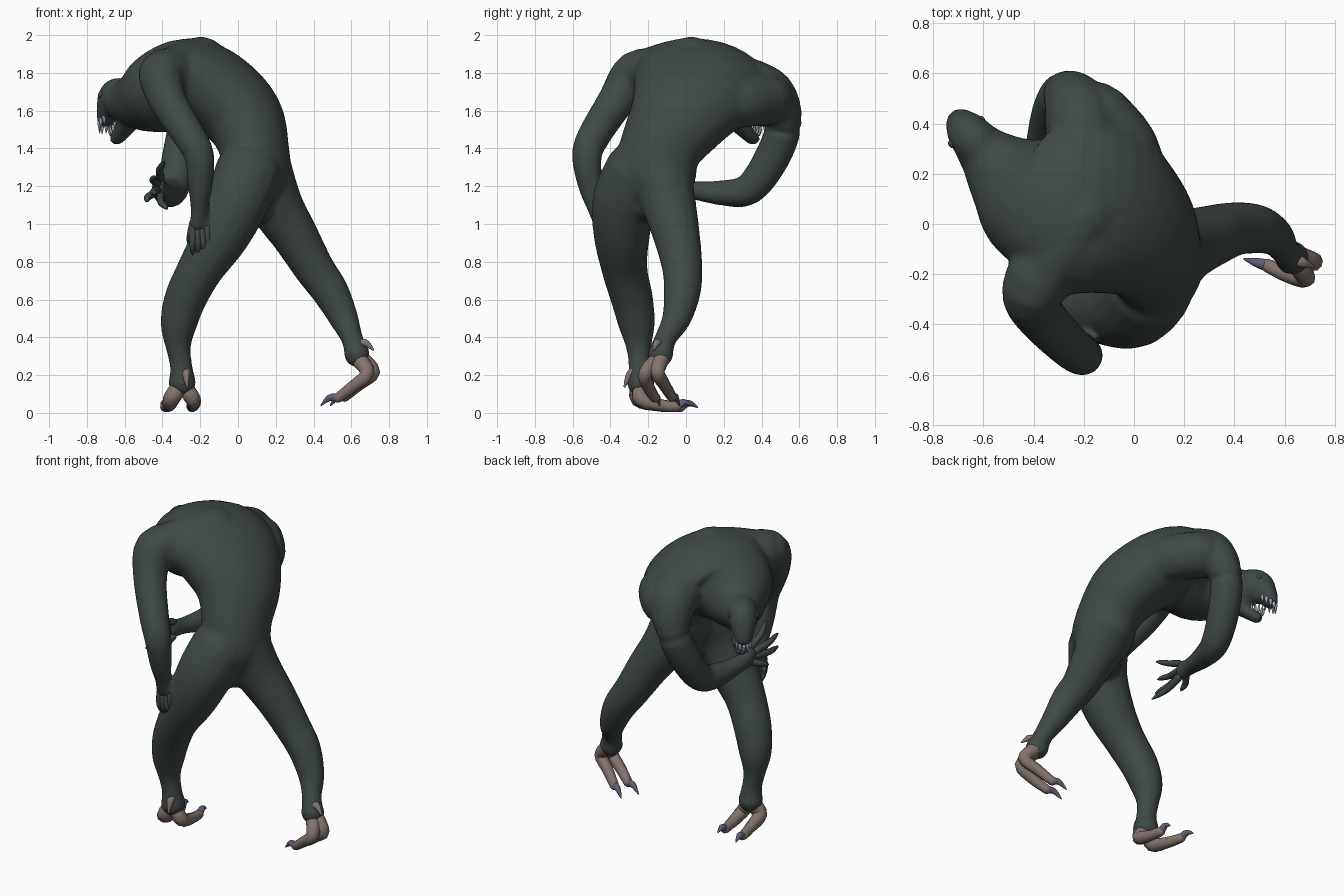
import bpy, bmesh, math
from mathutils import Vector, Matrix


def material(name, rgb):
    m = bpy.data.materials.new(name)
    m.diffuse_color = (*rgb, 1)
    return m


HIDE = material("dark green hide", (0.050, 0.068, 0.060))
TOE = material("pinkish brown toe", (0.23, 0.175, 0.155))
CLAW = material("purple grey claw", (0.12, 0.11, 0.18))
TOOTH = material("pale tooth", (0.36, 0.36, 0.47))


def spline(pts, steps):
    """Catmull-Rom resampling of (x, y, z, a, b) rows."""
    rows = [tuple(p) if len(p) == 5 else (*p, p[3]) for p in pts]
    out = []
    for i in range(len(rows) - 1):
        p0, p1, p2 = rows[max(i - 1, 0)], rows[i], rows[i + 1]
        p3 = rows[min(i + 2, len(rows) - 1)]
        for s in range(steps):
            t = s / steps
            out.append([0.5 * (2 * b + (c - a) * t + (2 * a - 5 * b + 4 * c - d) * t * t
                               + (3 * b - a - 3 * c + d) * t ** 3)
                        for a, b, c, d in zip(p0, p1, p2, p3)])
    out.append(list(rows[-1]))
    return out


def tube(bm, pts, side=(0.22, 0.97, 0), n=16, steps=4):
    """Closed tube with rounded ends through pts; a is along side, b across it."""
    rows = spline(pts, steps)
    cs = [Vector(r[:3]) for r in rows]
    d0, d1 = (cs[0] - cs[1]).normalized(), (cs[-1] - cs[-2]).normalized()

    def caps(c, d, r):
        m = min(r[3], r[4])
        return [(c + d * m * k, r[3] * w, r[4] * w) for k, w in ((0.5, 0.85), (0.8, 0.55), (0.95, 0.2))]

    secs = caps(cs[0], d0, rows[0])[::-1]
    secs += [(c, r[3], r[4]) for c, r in zip(cs, rows)]
    secs += caps(cs[-1], d1, rows[-1])
    rings = []
    for i, (c, a, b) in enumerate(secs):
        t = (secs[min(i + 1, len(secs) - 1)][0] - secs[max(i - 1, 0)][0]).normalized()
        u = Vector(side)
        u = (u - t * u.dot(t)).normalized()
        v = t.cross(u)
        rings.append([bm.verts.new(c + u * a * math.cos(2 * math.pi * k / n)
                                   + v * b * math.sin(2 * math.pi * k / n)) for k in range(n)])
    for r, q in zip(rings, rings[1:]):
        for k in range(n):
            bm.faces.new((r[k], r[(k + 1) % n], q[(k + 1) % n], q[k]))
    bm.faces.new(rings[0][::-1])
    bm.faces.new(rings[-1])


def finish(name, bm, mat):
    bmesh.ops.recalc_face_normals(bm, faces=bm.faces)
    for f in bm.faces:
        f.smooth = True
    me = bpy.data.meshes.new(name)
    bm.to_mesh(me)
    bm.free()
    me.materials.append(mat)
    ob = bpy.data.objects.new(name, me)
    bpy.context.collection.objects.link(ob)
    return ob


def part(name, mat, *paths, side=(0.22, 0.97, 0.05), n=10):
    bm = bmesh.new()
    for p in paths:
        tube(bm, p, side, n)
    return finish(name, bm, mat)


# --- body: hunched torso, neck, limbs and head fused into one skin
bm = bmesh.new()
tube(bm, [(0.10, -0.17, 1.12, 0.15, 0.12), (0.10, -0.17, 1.24, 0.22, 0.175),
          (0.085, -0.135, 1.40, 0.22, 0.182), (0.025, -0.04, 1.565, 0.275, 0.21),
          (-0.11, 0.05, 1.70, 0.35, 0.222), (-0.25, 0.09, 1.76, 0.36, 0.22),
          (-0.40, 0.12, 1.70, 0.28, 0.22), (-0.51, 0.20, 1.66, 0.18, 0.172),
          (-0.60, 0.29, 1.65, 0.11, 0.115)], side=(0.27, 0.95, -0.14), n=32)
# shoulder ridge on the hanging arm's side
tube(bm, [(-0.19, 0.04, 1.86, 0.135), (-0.29, -0.10, 1.84, 0.125), (-0.38, -0.23, 1.80, 0.12)], side=(0, 0, 1))
# broad back muscle on the bent arm's side
tube(bm, [(0.0, 0.16, 1.62, 0.13), (-0.04, 0.30, 1.65, 0.14), (-0.15, 0.43, 1.66, 0.14)], side=(0, 0, 1))
# front leg
tube(bm, [(0.06, -0.25, 1.28, 0.18), (0.00, -0.325, 1.13, 0.17), (-0.09, -0.34, 0.94, 0.15),
          (-0.20, -0.325, 0.76, 0.122), (-0.28, -0.285, 0.60, 0.112), (-0.315, -0.26, 0.46, 0.096),
          (-0.315, -0.25, 0.34, 0.066), (-0.30, -0.245, 0.24, 0.06), (-0.295, -0.24, 0.16, 0.075)],
     side=(0, 1, 0))
# rear leg
tube(bm, [(0.12, -0.14, 1.28, 0.17), (0.20, -0.09, 1.10, 0.145), (0.30, -0.05, 0.94, 0.125),
          (0.40, -0.02, 0.77, 0.108), (0.49, -0.02, 0.64, 0.098), (0.56, -0.05, 0.50, 0.078),
          (0.605, -0.11, 0.39, 0.058), (0.63, -0.135, 0.31, 0.07)], side=(0, 1, 0))
# hanging arm
tube(bm, [(-0.33, -0.15, 1.78, 0.15), (-0.405, -0.27, 1.79, 0.125), (-0.37, -0.37, 1.65, 0.10),
          (-0.26, -0.485, 1.47, 0.088), (-0.205, -0.525, 1.36, 0.08), (-0.20, -0.505, 1.20, 0.066),
          (-0.205, -0.475, 1.08, 0.047), (-0.205, -0.455, 0.99, 0.055, 0.03)], side=(1, 0.2, 0))
# bent arm
tube(bm, [(-0.20, 0.33, 1.73, 0.15), (-0.22, 0.45, 1.67, 0.14), (-0.27, 0.515, 1.53, 0.10),
          (-0.31, 0.455, 1.35, 0.095), (-0.345, 0.335, 1.185, 0.085), (-0.38, 0.19, 1.165, 0.068),
          (-0.41, 0.03, 1.18, 0.05), (-0.42, -0.07, 1.195, 0.065, 0.032)], side=(0.1, 0, 1))
# skull, snout and lower jaw
tube(bm, [(-0.60, 0.29, 1.665, 0.095, 0.105), (-0.65, 0.35, 1.665, 0.09, 0.103),
          (-0.685, 0.393, 1.60, 0.068, 0.07), (-0.698, 0.41, 1.56, 0.055, 0.05)],
     side=(0.77, 0.64, 0))
tube(bm, [(-0.57, 0.26, 1.56, 0.075, 0.06), (-0.61, 0.315, 1.49, 0.055, 0.04),
          (-0.643, 0.355, 1.45, 0.042, 0.035)], side=(0.77, 0.64, 0))
body = finish("body", bm, HIDE)
rm = body.modifiers.new("fuse", 'REMESH')
rm.mode = 'VOXEL'
rm.voxel_size = 0.013
rm.use_smooth_shade = True
sm = body.modifiers.new("soften", 'SMOOTH')
sm.factor = 0.5
sm.iterations = 9


# --- hands: fingers with slightly bent joints and pointed nails
def fingers(name, palm, tips, bend):
    palm = Vector(palm)
    paths = []
    for base, tip in tips:
        b, t = palm + Vector(base), Vector(tip)
        m = (b + t) / 2 + Vector(bend)
        paths.append([(*b, 0.022), (*m, 0.019), (*(m * 0.35 + t * 0.65), 0.014), (*t, 0.004)])
    part(name, HIDE, *paths, side=(0.6, 0.3, 0.74))


fingers("bent_arm_fingers", (-0.42, -0.08, 1.195),
        [((0.01, 0, 0.05), (-0.39, -0.26, 1.33)), ((-0.01, -0.02, 0.02), (-0.44, -0.31, 1.25)),
         ((-0.01, -0.02, -0.015), (-0.435, -0.32, 1.16)), ((0.01, 0, -0.045), (-0.375, -0.28, 1.08)),
         ((-0.02, 0.03, -0.03), (-0.485, -0.15, 1.12))], (-0.015, 0, 0))
fingers("hanging_arm_fingers", (-0.205, -0.455, 0.98),
        [((-0.035, 0, 0), (-0.24, -0.435, 0.84)), ((-0.01, 0, -0.02), (-0.21, -0.43, 0.835)),
         ((0.015, 0, -0.02), (-0.18, -0.43, 0.84)), ((0.04, 0, 0), (-0.152, -0.43, 0.86)),
         ((-0.03, 0.02, 0.03), (-0.265, -0.42, 0.90))], (0, -0.015, 0))

# --- feet: two toes and one back spur each, with claws
FEET = {
    "front_foot": ([[(-0.31, -0.245, 0.14, 0.045), (-0.352, -0.25, 0.075, 0.045), (-0.365, -0.14, 0.04, 0.034),
                     (-0.385, -0.03, 0.032, 0.028)],
                    [(-0.275, -0.24, 0.13, 0.042), (-0.238, -0.235, 0.07, 0.042), (-0.238, -0.13, 0.04, 0.033),
                     (-0.245, -0.05, 0.032, 0.028)]],
                   [(-0.40, 0.06, 0.03), (-0.25, 0.03, 0.04)],
                   [(-0.28, -0.26, 0.23, 0.028), (-0.275, -0.30, 0.20, 0.02), (-0.27, -0.325, 0.14, 0.006)]),
    "rear_foot": ([[(0.635, -0.14, 0.29, 0.045), (0.685, -0.215, 0.21, 0.038), (0.61, -0.20, 0.14, 0.033),
                    (0.53, -0.165, 0.08, 0.027)],
                   [(0.65, -0.13, 0.29, 0.045), (0.715, -0.15, 0.215, 0.038), (0.64, -0.115, 0.15, 0.033),
                    (0.565, -0.075, 0.085, 0.027)]],
                  [(0.44, -0.14, 0.04), (0.49, -0.035, 0.04)],
                  [(0.64, -0.14, 0.36, 0.03), (0.675, -0.155, 0.37, 0.02), (0.715, -0.17, 0.335, 0.006)]),
}
for name, (toes, tips, spur) in FEET.items():
    part(name + "_toes", TOE, *toes, spur)
    claws = []
    for toe, tip in zip(toes, tips):
        a, t = Vector(toe[-1][:3]), Vector(tip)
        m = (a + t) / 2 + Vector((0, 0, 0.02))
        claws.append([(*a, 0.024), (*m, 0.018), (*t, 0.004)])
    part(name + "_claws", CLAW, *claws)

# --- face: eyes on the sides of the skull, teeth around both jaws
fwd, out = Vector((-0.64, 0.77, 0)), Vector((-0.77, -0.64, 0))
bm = bmesh.new()
for s in (1, -1):
    c = Vector((-0.667, 0.367, 1.685)) + out * 0.07 * s
    bmesh.ops.create_uvsphere(bm, u_segments=14, v_segments=8, radius=0.02, matrix=Matrix.Translation(c))
finish("eyes", bm, HIDE)

upper, lower = [], []
for i in range(9):
    a = math.radians(-110 + 27.5 * i)
    d = fwd * math.cos(a) * 1.1 + out * math.sin(a)
    u = Vector((-0.685, 0.395, 1.56 - 0.035 * math.cos(a))) + d * 0.048
    upper.append([(*u, 0.011), (*(u - Vector((0, 0, 0.02))), 0.008), (*(u - Vector((0, 0, 0.048))), 0.002)])
    w = Vector((-0.638, 0.348, 1.485 - 0.015 * math.cos(a))) + d * 0.036
    lower.append([(*w, 0.008), (*(w + d * 0.008 + Vector((0, 0, 0.02))), 0.007),
                  (*(w + d * 0.012 + Vector((0, 0, 0.045))), 0.002)])
part("upper_teeth", TOOTH, *upper, n=6)
part("lower_teeth", TOOTH, *lower, n=6)
